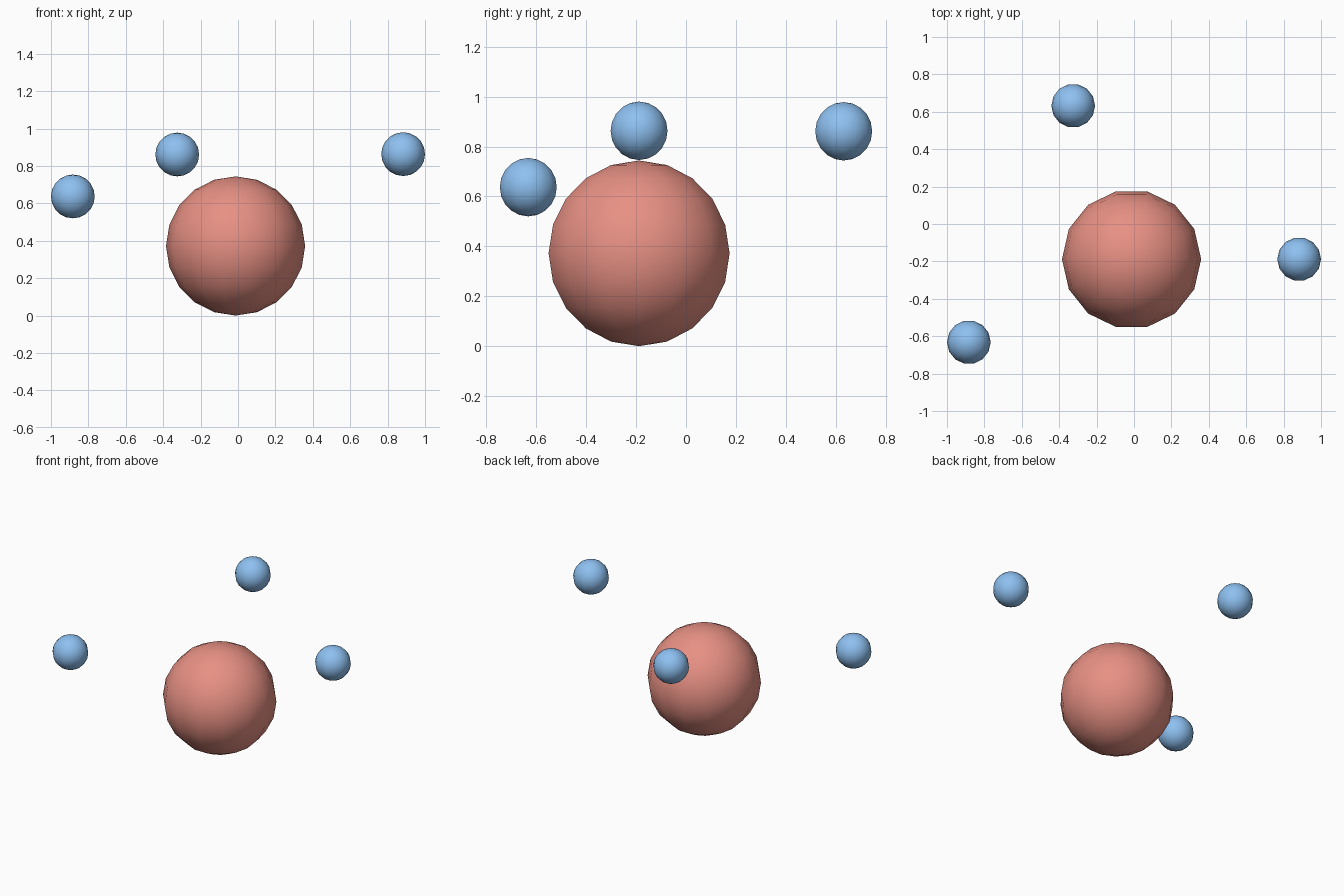
import bpy
from math import pi

if "Cube" in bpy.data.objects:
    bpy.data.objects.remove(bpy.data.objects["Cube"])


def make_material(name, color):
    mat = bpy.data.materials.new(name)
    mat.diffuse_color = color
    mat.use_nodes = True
    mat.node_tree.nodes["Principled BSDF"].inputs["Base Color"].default_value = mat.diffuse_color
    return mat


def ball(name, center, radius, mat):
    # 14 x 10 sphere, turned so that vertices lie on the x axis
    bpy.ops.mesh.primitive_uv_sphere_add(
        segments=14, ring_count=10, radius=radius,
        location=center, rotation=(0, 0, pi / 2))
    obj = bpy.context.object
    obj.name = name
    obj.data.materials.append(mat)
    bpy.ops.object.shade_smooth()
    return obj


red = make_material("red", (0.80, 0.28, 0.23, 1))
blue = make_material("blue", (0.27, 0.53, 0.88, 1))

# Large central ball
ball("large_ball", (-0.013, -0.188, 0.372), 0.372, red)

# Three small balls around it
small_balls = {
    "small_ball_left": (-0.883, -0.632, 0.637),
    "small_ball_back": (-0.325, 0.632, 0.861),
    "small_ball_right": (0.883, -0.188, 0.863),
}
for name, center in small_balls.items():
    ball(name, center, 0.117, blue)
